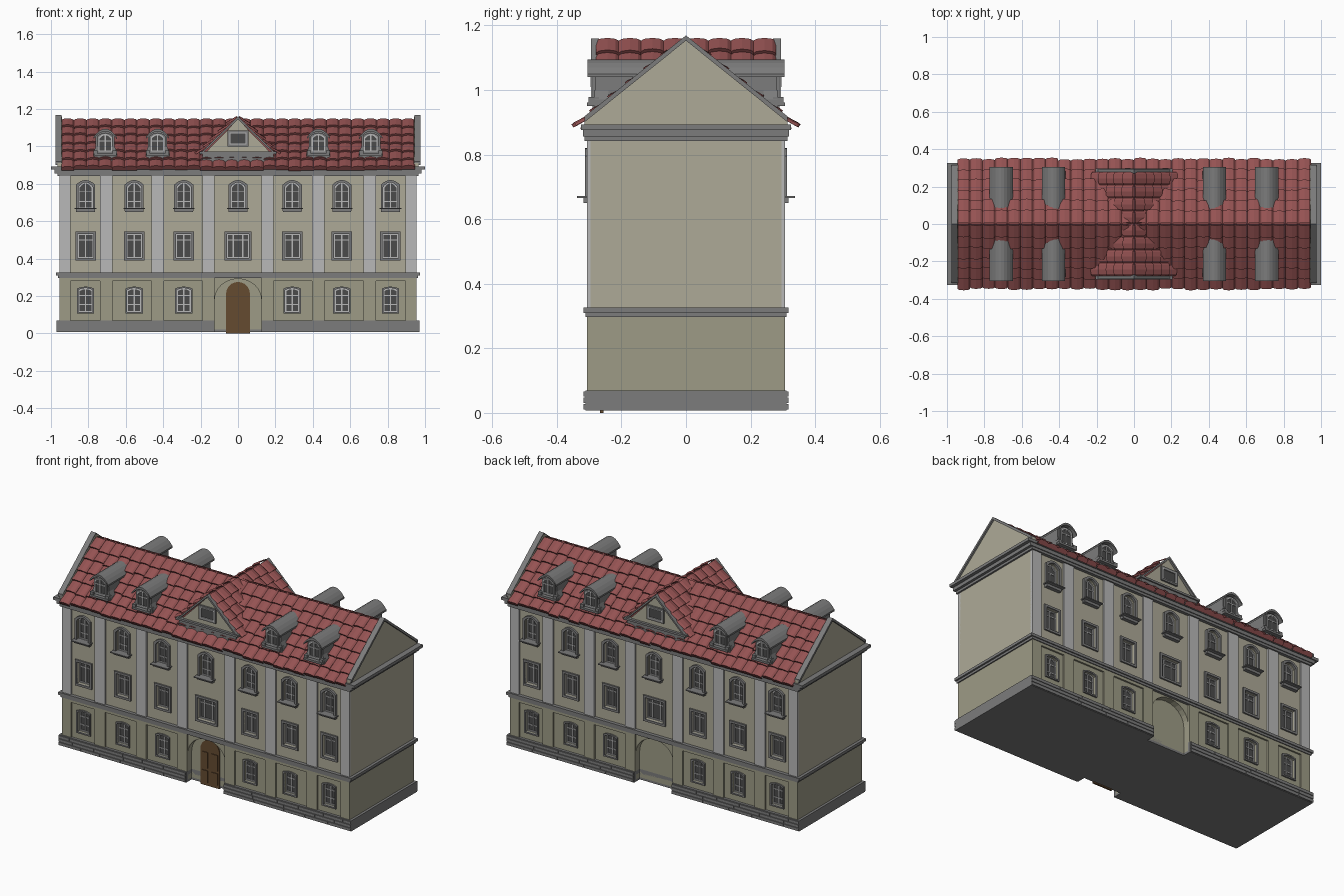
import bpy, bmesh, math, random
from collections import defaultdict
from mathutils import Vector

if "Cube" in bpy.data.objects:
    bpy.data.objects.remove(bpy.data.objects["Cube"])

random.seed(4)
parts = defaultdict(bmesh.new)


def mat(name, r, g, b):
    m = bpy.data.materials.new(name)
    m.diffuse_color = (r, g, b, 1)
    m.use_nodes = True
    m.node_tree.nodes["Principled BSDF"].inputs["Base Color"].default_value = m.diffuse_color
    return m


cream = mat("cream_plaster", .42, .40, .31)
sand = mat("sand_plaster", .34, .33, .24)
red = mat("red_tile", .30, .085, .085)
brown = mat("brown_wood", .13, .07, .03)
pale = mat("pale_stone", .48, .48, .48)
stone = mat("grey_stone", .2, .2, .2)
dark = mat("dark_glass", .07, .07, .07)
MATS = dict(upper_walls=cream, gable_ends=cream, cross_gable=cream, ground_walls=sand,
            ground_piers=sand, roof_tiles=red, roof_core=red, door=brown,
            pilasters=pale, window_sashes=pale, window_panes=dark)


# ---- helpers
def prism(name, pts, a, b, axis='y'):
    bm = parts[name]
    place = (lambda p, t: (p[0], t, p[1])) if axis == 'y' else (lambda p, t: (t, p[0], p[1]))
    lo = [bm.verts.new(place(p, a)) for p in pts]
    hi = [bm.verts.new(place(p, b)) for p in pts]
    bm.faces.new(lo)
    bm.faces.new(hi)
    for i in range(len(pts)):
        j = (i + 1) % len(pts)
        bm.faces.new((lo[i], lo[j], hi[j], hi[i]))


def box(name, x0, x1, y0, y1, z0, z1):
    prism(name, [(x0, z0), (x1, z0), (x1, z1), (x0, z1)], y0, y1)


def ring(name, outer, inner, y0, y1):
    bm = parts[name]
    loops = [[bm.verts.new((x, y, z)) for x, z in pts]
             for pts, y in ((outer, y0), (outer, y1), (inner, y1), (inner, y0))]
    n = len(outer)
    for k in range(4):
        p, q = loops[k], loops[(k + 1) % 4]
        for i in range(n):
            j = (i + 1) % n
            bm.faces.new((p[i], p[j], q[j], q[i]))


def arch(cx, hw, z0, zs, zt, n=8, rounded=False):
    """Opening outline with a segmental, round or flat head."""
    if zt - zs < .001:
        return [(cx - hw, z0), (cx + hw, z0), (cx + hw, zt), (cx - hw, zt)]
    pts = [(cx - hw, z0), (cx + hw, z0)]
    for i in range(n + 1):
        if rounded:
            t = math.pi * i / n
            pts.append((cx + hw * math.cos(t), zs + (zt - zs) * math.sin(t)))
        else:
            u = 1 - 2 * i / n
            pts.append((cx + hw * u, zs + (zt - zs) * (1 - u * u)))
    return pts


def window(s, cx, hw, z0, zs, zt, Y, d, trim=.012, rows=(.6,), cols=(0,)):
    """Stone surround, pane set back by d, sash and glazing bars."""
    def shape(o):
        return arch(cx, hw - o, z0 + o, zs - o, zt - o)
    g = Y - d
    ring("window_surrounds", shape(0), shape(trim), s * (Y - .004), s * (Y + .009))
    prism("window_panes", shape(trim), s * (g - .008), s * g)
    ring("window_sashes", shape(trim), shape(trim + .006), s * g, s * (g + .007))
    for c in cols:
        x = cx + c * hw
        box("window_sashes", x - .003, x + .003, s * g, s * (g + .006), z0 + trim, zt - trim)
    for r in rows:
        z = z0 + r * (zt - z0)
        box("window_sashes", cx - hw + trim, cx + hw - trim, s * g, s * (g + .005), z - .0025, z + .0025)
    if d > 0:
        prism("cutter", shape(trim), s * (g - .004), s * (Y + .05))


def tiles(O, U, V, width, length, nrow, period, skip=None):
    """Courses of raised, slightly uneven roof tiles."""
    bm = parts["roof_tiles"]
    O, U, V = Vector(O), Vector(U).normalized(), Vector(V).normalized()
    N = U.cross(V)
    prof = [(0, 0), (.14, .65), (.5, 1), (.86, .65), (1, 0)]
    n = round(width / period)
    p, step = width / n, length / nrow
    for r in range(nrow):
        for c in range(n):
            if skip and skip(O + U * (c * p), O + U * ((c + 1) * p), (O + V * ((r + 1) * step)).z):
                continue
            v0 = r * step - random.uniform(0, .012)
            rows = [[bm.verts.new(O + U * ((c + u) * p) + V * v + N * (h0 + k * h))
                     for u, h in prof]
                    for v, h0, k in ((v0, -.004, 0), (v0, .014, .012), ((r + 1) * step, .001, .012))]
            for a, b in zip(rows, rows[1:]):
                for i in range(4):
                    bm.faces.new((a[i], a[i + 1], b[i + 1], b[i]))


W = .296          # facade plane
EY, EZ, RZ = .33, .88, 1.14   # eave and ridge of the main roof

# ---- wall masses, plinth and cornices
box("ground_walls", -.955, .955, -W, W, .02, .31)
box("upper_walls", -.955, .955, -W, W, .315, .885)
box("plinth", -.97, .97, -.312, .312, .007, .07)
for x, y, z0, z1 in ((.962, .311, .297, .31), (.972, .317, .31, .326), (.965, .314, .842, .856),
                     (.98, .319, .856, .876), (.999, .325, .876, .893)):
    box("cornices", -x, x, -y, y, z0, z1)

# ---- both facades
for s in (-1, 1):
    prism("cutter", arch(0, .125, -.05, .18, .292, 12, True), s * .26, s * .4)
    for m in (-1, 1):
        # plinth courses
        for k in range(3):
            x = .128
            while x < .965:
                e = min(.97, x + random.uniform(.12, .22))
                if e > .93:
                    e = .97
                box("plinth_blocks", m * x, m * (e - .003 * (e < .97)), s * .309, s * .318,
                    .01 + .02 * k, .027 + .02 * k)
                x = e
        # pilasters with plain piers below
        for a, b in ((.125, .19), (.395, .463), (.67, .738), (.895, .955)):
            box("pilasters", m * a, m * b, s * (W - .01), s * .306, .326, .842)
            box("ground_piers", m * a, m * b, s * (W - .01), s * .306, .07, .28)
        box("ground_piers", m * .125, m * .955, s * (W - .01), s * .306, .28, .297)
    # windows on the three floors
    for x in (-.815, -.555, -.29, 0, .29, .555, .815):
        if x:
            window(s, x, .046, .107, .24, .25, W, .018, .008, (.33, .67))
        window(s, x, .055 if x else .073, .39, .545, .545, W, .022, .013, (.7,),
               (0,) if x else (-.35, .35))
        window(s, x, .051, .655, .795, .82, W + .008, .025, .012, (.3, .62))
        box("window_sills", x - .058, x + .058, s * (W - .005), s * .338, .665, .671)
        box("window_sills", x - .05, x + .05, s * (W - .005), s * .318, .65, .665)
    # dormers
    for x in (-.71, -.43, .43, .71):
        prism("dormers", arch(x, .051, .92, 1.055, 1.08), s * .07, s * .28)
        cap = arch(x, .062, 0, 1.05, 1.094)[2:] + arch(x, .062, 0, 1.04, 1.08)[2:][::-1]
        prism("dormer_roofs", cap, s * .08, s * .305)
        prism("dormers", [(x - .063, .94), (x + .063, .94), (x + .063, .97), (x + .05, 1.0),
                          (x - .05, 1.0), (x - .063, .97)], s * .24, s * .284)
        box("dormers", x - .06, x + .06, s * .25, s * .306, .95, .962)
        for e in (-1, 1):
            box("dormers", x + e * .04, x + e * .062, s * .27, s * .302, .962, .978)
        window(s, x, .043, .965, 1.055, 1.073, .281, -.006, .007, (.6,))
    # cross gable front
    prism("cross_gable", [(-.195, .945), (.195, .945), (0, 1.145)], s * .2, s * .283)
    prism("gable_trim", [(-.207, .958), (-.195, .958), (0, 1.145), (.195, .958), (.207, .958), (0, 1.16)],
          s * .27, s * .294)
    box("gable_trim", -.205, .205, s * .25, s * .298, .96, .972)
    box("gable_trim", -.19, .19, s * .22, s * .29, .915, .96)
    window(s, 0, .056, 1.0, 1.085, 1.085, .284, -.004, .01, (), ())

# ---- entrance door, front only
for m in (-1, 1):
    leaf = [(0 if abs(x) < 1e-6 or x * m < 0 else x, z) for x, z in
            arch(0, .063, 0, .21, .275, 12, True) if x * m > -1e-6]
    leaf.append((0, 0))
    leaf.sort(key=lambda q: math.atan2(q[1] - .12, q[0] - m * .03))
    prism("door", [(x + m * .001, z) for x, z in leaf], -.255, -.266)
    for z0, z1 in ((.02, .09), (.105, .2)):
        box("door", m * .012, m * .052, -.264, -.27, z0, z1)

# ---- gable ends with coping
for m in (-1, 1):
    prism("gable_ends", [(-.315, .89), (.315, .89), (.315, .912), (0, 1.16), (-.315, .912)],
          m * .94, m * .965, 'x')
    prism("gable_coping", [(-.315, .9), (-.315, .918), (0, 1.169), (.315, .918), (.315, .9), (0, 1.153)],
          m * .943, m * .975, 'x')

# ---- roofs
prism("roof_core", [(-EY, EZ), (EY, EZ), (0, RZ)], -.943, .943, 'x')
prism("roof_core", [(-.205, .953), (.205, .953), (0, 1.15)], -.272, .272)


def buried(a, b, z):
    return max(abs(a.y), abs(b.y)) < EY * (RZ - z) / (RZ - EZ) * -1 + 0 or \
        max(abs(a.y), abs(b.y)) < EY * (RZ - z) / (RZ - EZ) - .02


for s in (-1, 1):
    tiles((s * .945, s * EY, EZ), (-s, 0, 0), (0, -s * EY, RZ - EZ), 1.89,
          math.hypot(EY, RZ - EZ), 6, .0675)
    tiles((s * .212, -s * .278, .95), (0, s, 0), (-s * .212, 0, .202), .556,
          math.hypot(.212, .202), 5, .07, buried)

# ---- turn every part into an object
objs = {}
for name, bm in parts.items():
    if name != "roof_tiles":
        bmesh.ops.recalc_face_normals(bm, faces=bm.faces)
    me = bpy.data.meshes.new(name)
    bm.to_mesh(me)
    bm.free()
    me.materials.append(MATS.get(name, stone))
    objs[name] = bpy.data.objects.new(name, me)
    bpy.context.collection.objects.link(objs[name])

# ---- cut window and entrance recesses
cutter = objs["cutter"]
cutter.hide_render = True
walls = [objs[n] for n in ("ground_walls", "upper_walls", "plinth")]
for o in walls:
    mod = o.modifiers.new("recesses", 'BOOLEAN')
    mod.operation, mod.solver, mod.object = 'DIFFERENCE', 'EXACT', cutter
dg = bpy.context.evaluated_depsgraph_get()
cut = [bpy.data.meshes.new_from_object(o.evaluated_get(dg)) for o in walls]
for o, me in zip(walls, cut):
    o.modifiers.clear()
    o.data = me
    me.materials.clear()
    me.materials.append(MATS.get(o.name, stone))
    for f in me.polygons:
        f.material_index = 0
bpy.data.objects.remove(cutter)
